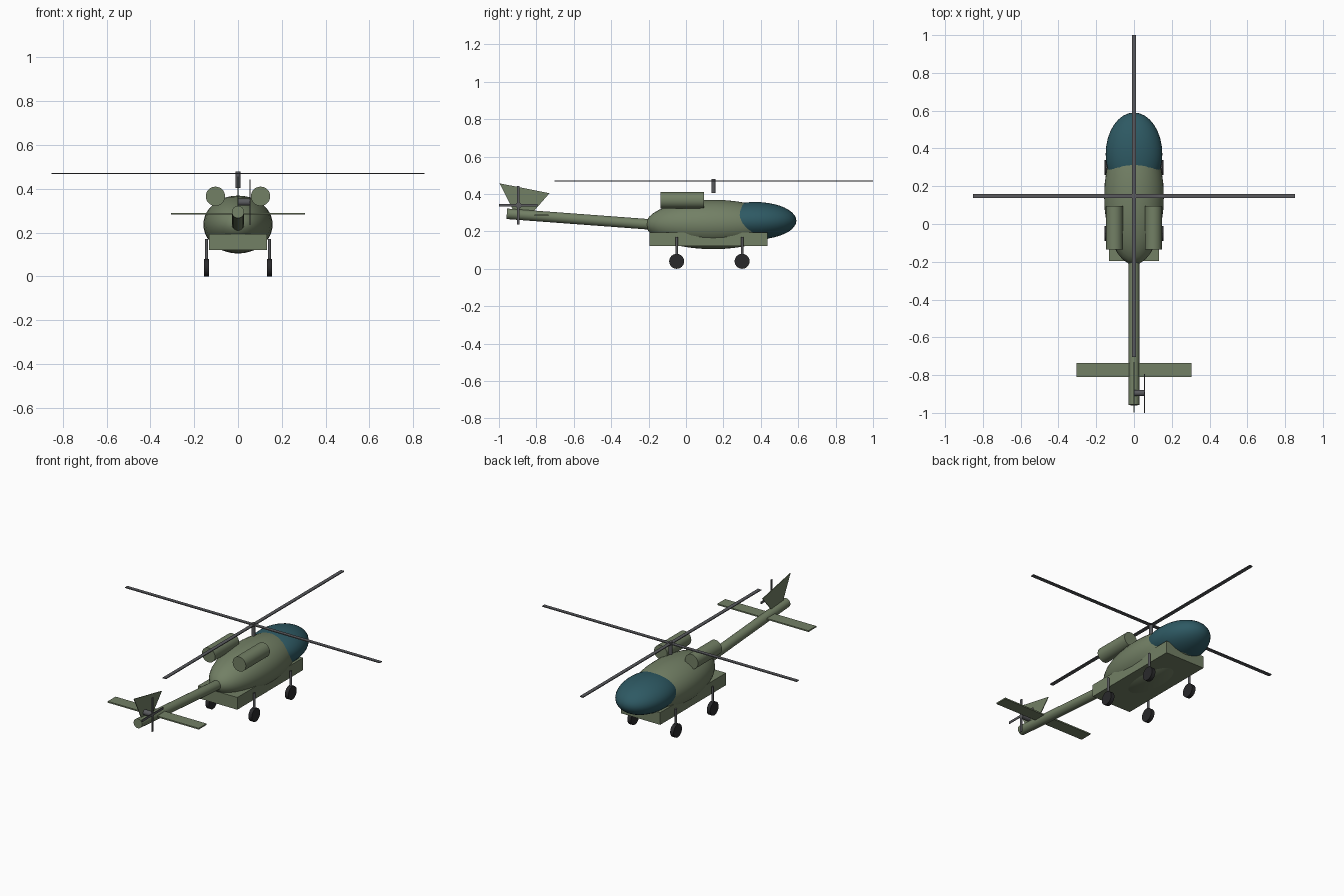
import bpy, bmesh, math
from mathutils import Vector

if "Cube" in bpy.data.objects:
    bpy.data.objects.remove(bpy.data.objects["Cube"])


def material(name, rgb):
    m = bpy.data.materials.new(name)
    m.diffuse_color = (*rgb, 1)
    m.use_nodes = True
    m.node_tree.nodes["Principled BSDF"].inputs["Base Color"].default_value = m.diffuse_color
    return m


OLIVE = material("olive green", (0.17, 0.215, 0.13))
TEAL = material("teal glass", (0.027, 0.10, 0.125))
GREY = material("rotor grey", (0.10, 0.102, 0.11))
BLACK = material("tyre black", (0.022, 0.022, 0.024))


def finish(ob, name, mat, smooth=True):
    ob.name = name
    ob.data.materials.append(mat)
    bpy.ops.object.transform_apply(location=False, rotation=True, scale=True)
    if smooth:
        bpy.ops.object.shade_smooth_by_angle(angle=math.radians(35))
    return ob


def ellipsoid(name, centre, radii, mat):
    bpy.ops.mesh.primitive_uv_sphere_add(segments=32, ring_count=20, radius=1, location=centre)
    ob = bpy.context.object
    ob.scale = radii
    return finish(ob, name, mat)


def box(name, centre, size, mat):
    bpy.ops.mesh.primitive_cube_add(size=1, location=centre)
    ob = bpy.context.object
    ob.scale = size
    return finish(ob, name, mat, smooth=False)


def rod(name, start, end, radius, mat, sides=32):
    a, b = Vector(start), Vector(end)
    bpy.ops.mesh.primitive_cylinder_add(vertices=sides, radius=radius,
                                        depth=(b - a).length, location=(a + b) / 2)
    ob = bpy.context.object
    ob.rotation_euler = (b - a).to_track_quat('Z', 'Y').to_euler()
    return finish(ob, name, mat)


def side_plate(name, outline, thickness, mat):
    # Flat plate drawn in the y-z plane, extruded along x
    bm = bmesh.new()
    face = bm.faces.new([bm.verts.new((-thickness / 2, y, z)) for y, z in outline])
    ext = bmesh.ops.extrude_face_region(bm, geom=[face])
    verts = [g for g in ext["geom"] if isinstance(g, bmesh.types.BMVert)]
    bmesh.ops.translate(bm, verts=verts, vec=(thickness, 0, 0))
    bmesh.ops.recalc_face_normals(bm, faces=bm.faces)
    mesh = bpy.data.meshes.new(name)
    bm.to_mesh(mesh)
    bm.free()
    mesh.materials.append(mat)
    bpy.context.collection.objects.link(bpy.data.objects.new(name, mesh))


# Body, canopy and belly
ellipsoid("fuselage", (0, 0.145, 0.237), (0.158, 0.36, 0.132), OLIVE)
ellipsoid("canopy", (0, 0.37, 0.257), (0.15, 0.22, 0.10), TEAL)
box("belly_box", (0, 0.12, 0.158), (0.264, 0.63, 0.074), OLIVE)

# Tail
rod("tail_boom", (0, -0.12, 0.232), (0, -0.958, 0.294), 0.028, OLIVE)
box("tailplane", (0, -0.773, 0.286), (0.61, 0.075, 0.008), OLIVE)
side_plate("tail_fin", [(-0.997, 0.457), (-0.73, 0.404), (-0.825, 0.295), (-0.915, 0.295)],
           0.004, OLIVE)

# Tail rotor
rod("tail_rotor_hub", (0, -0.895, 0.339), (0.055, -0.895, 0.339), 0.016, GREY)
box("tail_rotor_blade_level", (0.055, -0.897, 0.339), (0.004, 0.206, 0.014), GREY)
box("tail_rotor_blade_upright", (0.055, -0.897, 0.339), (0.004, 0.014, 0.206), GREY)

# Main rotor
rod("rotor_mast", (0, 0.147, 0.404), (0, 0.147, 0.48), 0.011, GREY)
box("rotor_blade_across", (0, 0.148, 0.47), (1.704, 0.022, 0.005), GREY)
box("rotor_blade_along", (0, 0.148, 0.47), (0.022, 1.704, 0.005), GREY)

# Engine pods and landing gear on both sides
for side, s in (("left", -1), ("right", 1)):
    rod(f"engine_pod_{side}", (s * 0.103, -0.135, 0.366), (s * 0.103, 0.095, 0.366), 0.044, OLIVE)
    for end, y in (("rear", -0.05), ("nose", 0.30)):
        rod(f"wheel_strut_{end}_{side}", (s * 0.143, y, 0.04), (s * 0.143, y, 0.17),
            0.007, GREY, 16)
        rod(f"wheel_{end}_{side}", (s * 0.132, y, 0.04), (s * 0.155, y, 0.04), 0.04, BLACK)
